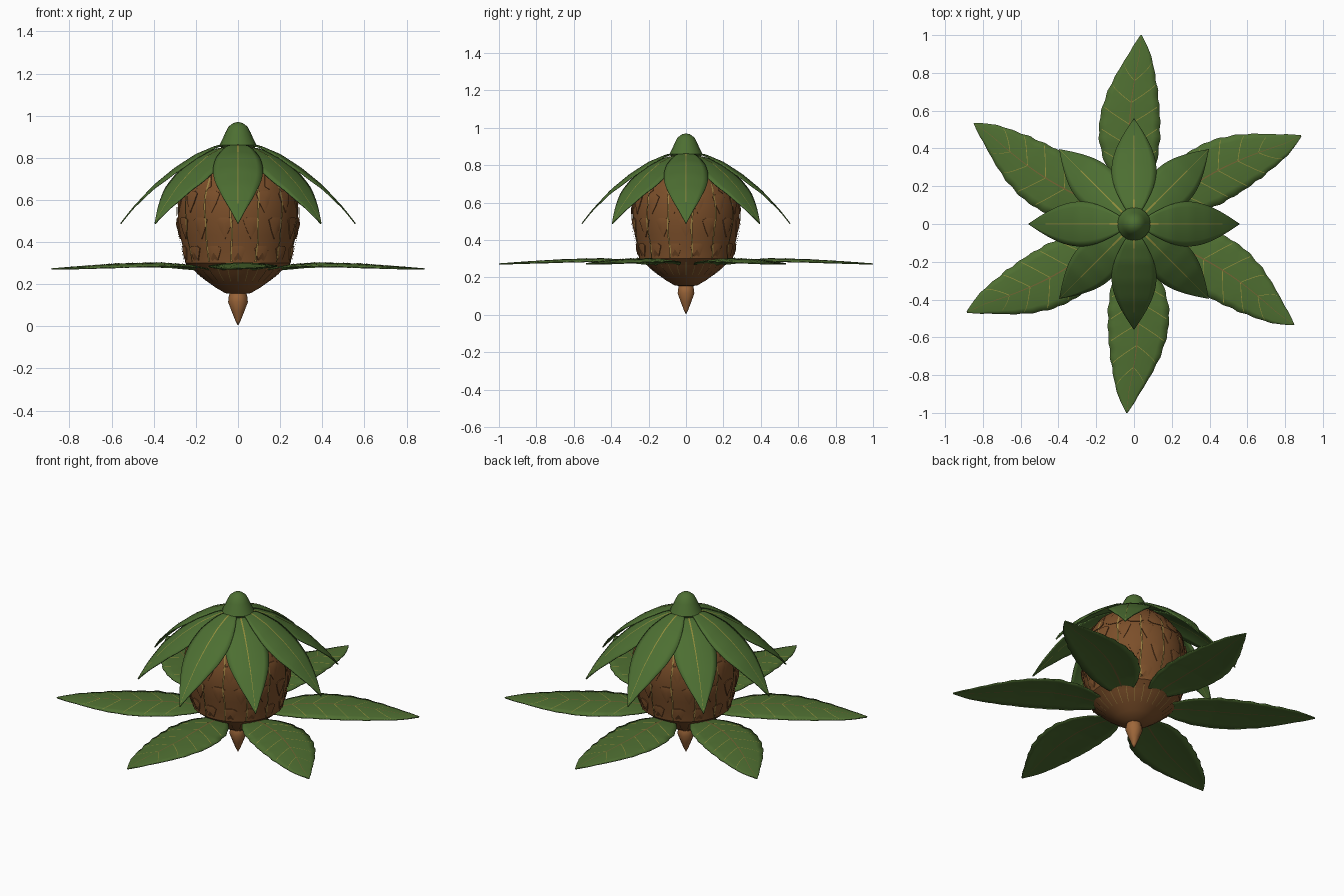
import bpy, bmesh, math
from mathutils import Vector

if "Cube" in bpy.data.objects:
    bpy.data.objects.remove(bpy.data.objects["Cube"])


def mat(name, c):
    m = bpy.data.materials.new(name)
    m.diffuse_color = (*c, 1)
    m.use_nodes = True
    m.node_tree.nodes["Principled BSDF"].inputs["Base Color"].default_value = m.diffuse_color
    return m


GREEN = mat("leaf green", (0.078, 0.158, 0.031))
PETAL = mat("petal green", (0.074, 0.158, 0.032))
BROWN = mat("husk brown", (0.20, 0.078, 0.023))
STEM = mat("stem brown", (0.34, 0.135, 0.042))
TAN = mat("fibre tan", (0.33, 0.22, 0.055))
VEIN = mat("vein yellow", (0.29, 0.27, 0.045))
RIB = mat("midrib brown", (0.19, 0.125, 0.035))


def finish(name, bm, m, angle=40, fix=True):
    if fix:
        bmesh.ops.recalc_face_normals(bm, faces=bm.faces)
    me = bpy.data.meshes.new(name)
    bm.to_mesh(me)
    bm.free()
    me.materials.append(m)
    ob = bpy.data.objects.new(name, me)
    bpy.context.collection.objects.link(ob)
    bpy.ops.object.select_all(action='DESELECT')
    ob.select_set(True)
    bpy.context.view_layer.objects.active = ob
    bpy.ops.object.shade_smooth_by_angle(angle=math.radians(angle))
    return ob


def lathe(name, profile, m, n=28, angle=40):
    bm = bmesh.new()
    vs = [bm.verts.new((r, 0, z)) for r, z in profile]
    es = [bm.edges.new(p) for p in zip(vs, vs[1:])]
    bmesh.ops.spin(bm, geom=vs + es, axis=(0, 0, 1), cent=(0, 0, 0),
                   steps=n, angle=math.tau, use_duplicate=False)
    bmesh.ops.remove_doubles(bm, verts=bm.verts, dist=1e-4)
    return finish(name, bm, m, angle)


def strips(name, pairs, m):
    """Thin ribbons; each is a list of (left, right) points."""
    bm = bmesh.new()
    for pts in pairs:
        vs = [(bm.verts.new(a), bm.verts.new(b)) for a, b in pts]
        for (a, b), (c, d) in zip(vs, vs[1:]):
            bm.faces.new((a, b, d, c))
    finish(name, bm, m, 60, fix=False)


def interp(table, x):
    for (a, fa), (b, fb) in zip(table, table[1:]):
        if x <= b:
            t = max(0, (x - a) / (b - a))
            return fa + (fb - fa) * t
    return table[-1][1]


def turn(p, a):
    c, s = math.cos(a), math.sin(a)
    return Vector((p[0] * c - p[1] * s, p[0] * s + p[1] * c, p[2]))


# Husk, cup, stem and bud
HUSK = [(0.21, 0.265), (0.25, 0.30), (0.258, 0.36), (0.275, 0.43), (0.285, 0.50),
        (0.287, 0.56), (0.278, 0.63), (0.255, 0.69), (0.21, 0.76), (0.14, 0.82), (0, 0.86)]
CUP = [(0, 0.15), (0.06, 0.157), (0.105, 0.183), (0.15, 0.215), (0.192, 0.248),
       (0.228, 0.285), (0.20, 0.29)]
lathe("husk", HUSK, BROWN, 56)
lathe("cup", CUP, BROWN)
lathe("stem", [(0, 0.003), (0.012, 0.025), (0.03, 0.07), (0.047, 0.115),
               (0.044, 0.14), (0.037, 0.17), (0, 0.175)], STEM, 10, 60)
lathe("bud", [(0, 0.835), (0.075, 0.84), (0.088, 0.86), (0.073, 0.89), (0.06, 0.92),
              (0.045, 0.948), (0.022, 0.965), (0, 0.97)], PETAL, 16)
HUSK_R = [(z, r) for r, z in HUSK]


def on_husk(a, z, lift=0.0):
    r = interp(HUSK_R, z) + lift
    return Vector((r * math.cos(a), r * math.sin(a), z))


# Rows of pointed scales around the husk; the top row points up
COUNT = 14
bm = bmesh.new()
shield = [(-0.14, 0.02), (-0.07, 0.032), (0.07, 0.032), (0.14, 0.02), (0.075, -0.03), (0, -0.07),
          (-0.075, -0.03)]
for z0, shift, size in [(0.35, 0.5, 1), (0.485, 0, 1), (0.61, 0.5, 1), (0.69, 0, -1.3)]:
    for i in range(COUNT):
        a0 = (i + shift) * math.tau / COUNT
        rim = [bm.verts.new(on_husk(a0 + a * abs(size), z0 + size * z, 0.005)) for a, z in shield]
        foot = [bm.verts.new(on_husk(a0 + a * abs(size), z0 + size * z, -0.008)) for a, z in shield]
        mid = bm.verts.new(on_husk(a0, z0, 0.012))
        for k in range(len(rim)):
            j = (k + 1) % len(rim)
            bm.faces.new((rim[k], rim[j], mid))
            bm.faces.new((foot[k], foot[j], rim[j], rim[k]))
finish("husk_scales", bm, BROWN, 25)


# Fibres down the husk, short ticks under the cup
def fibre(i):
    out = []
    for k in range(19):
        a = (i + 0.25) * math.tau / COUNT + 0.012 * math.sin(k * 0.65 + i)
        z = 0.305 + 0.40 * k / 18
        out.append((on_husk(a - 0.016, z, 0.009), on_husk(a + 0.016, z, 0.009)))
    return out


strips("husk_fibres", [fibre(i) for i in range(COUNT)], TAN)
strips("cup_ticks", [[(turn((r + 0.003, 0.0015, z - 0.002), i * math.tau / 28),
                       turn((r + 0.003, -0.0015, z - 0.002), i * math.tau / 28))
                      for r, z in CUP[3:6]] for i in range(28)], TAN)

# Upper petals: drooping arc; lower leaves: flat, wavy, swept sideways
ARC = [(0.05, 0.862), (0.1, 0.857), (0.2, 0.815), (0.3, 0.75), (0.4, 0.668), (0.5, 0.56), (0.557, 0.487)]
LEAF_W = [(0, 0.05), (0.1, 0.105), (0.2, 0.142), (0.35, 0.163), (0.5, 0.157), (0.65, 0.131),
          (0.8, 0.087), (0.92, 0.042), (1, 0.003)]
LEAF_Z = [(0.17, 0.271), (0.3, 0.291), (0.45, 0.300), (0.65, 0.295), (0.85, 0.283), (1, 0.272)]


def petal_at(u, v):
    r = 0.05 + 0.507 * u
    y = v * (0.117 * math.sin(math.pi * (0.07 + 0.93 * u)) + 0.001)
    return Vector((r, y, interp(ARC, r) - 1.7 * y * y))


def low_petal_at(u, v):
    # alternate petals tuck just below their neighbours
    return petal_at(u, v) - Vector((0, 0, 0.014 * (1 - u)))


def leaf_at(u, v):
    r = 0.17 + 0.83 * u
    w = interp(LEAF_W, u)
    ripple = math.sin(u * 60 + (1 if v > 0 else 0)) * abs(v) ** 5 * math.sin(math.pi * u)
    centre = 0.03 * math.sin(math.pi * min(1, u * 1.15)) - 0.038 * u ** 2
    return Vector((r, centre + v * w + 0.003 * ripple * (1 if v > 0 else -1),
                   interp(LEAF_Z, r) - 0.014 * v * v * (w / 0.16) + 0.001 * ripple))


def blades(name, f, angles, nu, nv, m):
    for n, a in enumerate(angles):
        bm = bmesh.new()
        grid = [[bm.verts.new(turn(f(i / nu, 2 * j / nv - 1), a)) for j in range(nv + 1)]
                for i in range(nu + 1)]
        for i in range(nu):
            for j in range(nv):
                bm.faces.new((grid[i][j], grid[i + 1][j], grid[i + 1][j + 1], grid[i][j + 1]))
        ob = finish(f"{name}_{n + 1}", bm, m)
        mod = ob.modifiers.new("thickness", 'SOLIDIFY')
        mod.thickness = 0.006
        mod.offset = 0


def midrib(f, a, lift, half):
    out = []
    for k in range(25):
        u = 0.04 + 0.95 * k / 24
        p = f(u, 0) + Vector((lift * 0.6 * u, 0, lift))
        h = half * (1.15 - u)
        out.append((turn(p + Vector((0, h, 0)), a), turn(p - Vector((0, h, 0)), a)))
    return out if lift < 0 else [(q, p) for p, q in out]


def side_vein(a, s, u0):
    out = []
    for t in range(11):
        p = leaf_at(u0 + 0.11 * t / 10, s * 0.92 * t / 10) + Vector((0, 0, 0.0045))
        d = Vector((0.0022 * s, 0, 0))
        out.append((turn(p - d, a), turn(p + d, a)))
    return out


quarter = [i * math.pi / 2 for i in range(4)]
between = [a + math.pi / 4 for a in quarter]
leaf_angles = [math.radians(30 + 60 * i) for i in range(6)]
blades("upper_petal", petal_at, quarter, 24, 8, PETAL)
blades("tucked_petal", low_petal_at, between, 24, 8, PETAL)
blades("lower_leaf", leaf_at, leaf_angles, 48, 8, GREEN)

# Midribs on both faces, side veins on the leaves
for name, f, angles, m in [("petal_midribs", petal_at, quarter, VEIN),
                           ("tucked_midribs", low_petal_at, between, VEIN),
                           ("leaf_midribs", leaf_at, leaf_angles, RIB)]:
    strips(name, [midrib(f, a, lift, 0.004) for a in angles for lift in (0.005, -0.005)], m)
strips("leaf_veins", [side_vein(a, s, u0) for a in leaf_angles for s in (-1, 1)
                      for u0 in (0.15, 0.29, 0.43, 0.57, 0.71)], VEIN)
